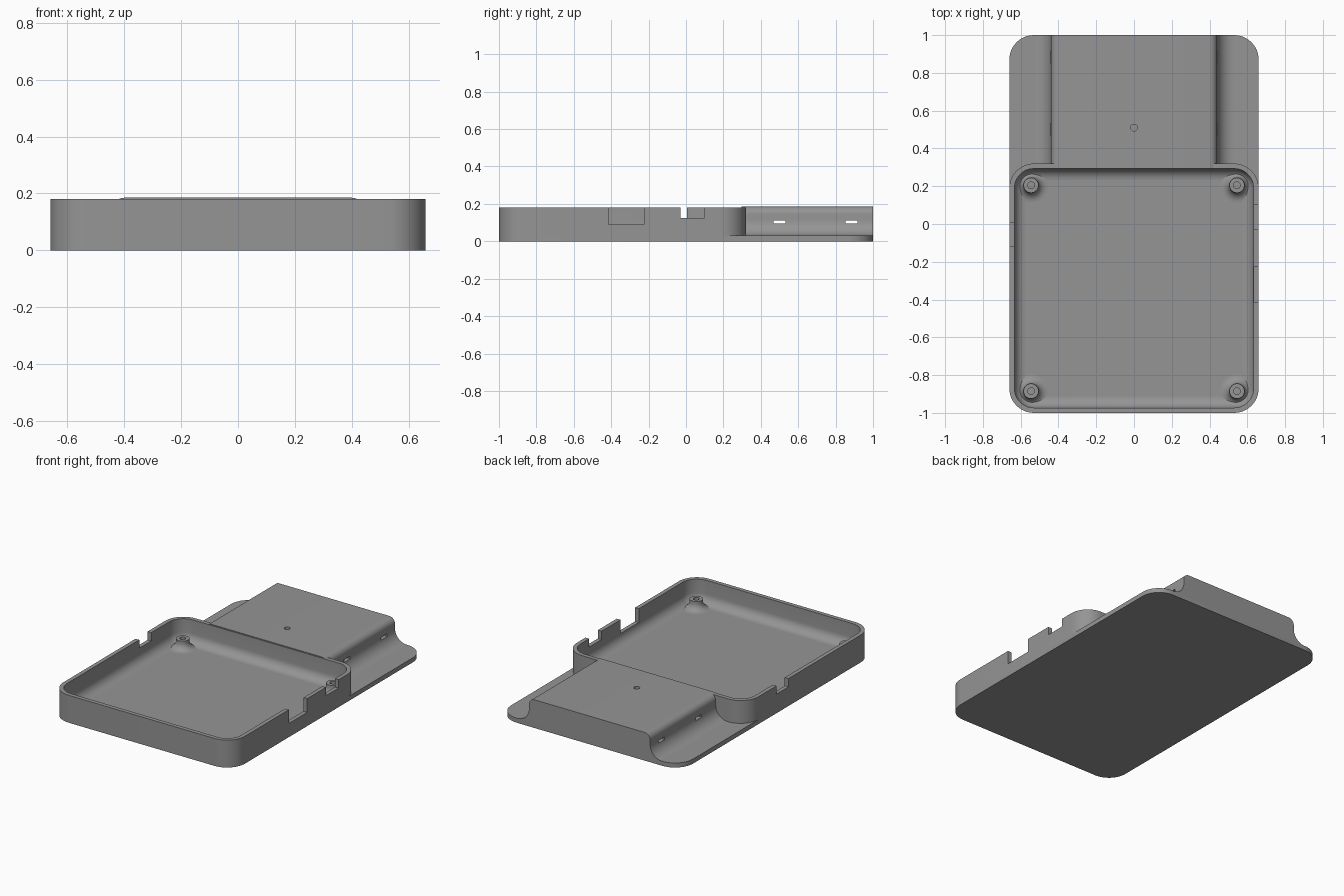
import bpy, bmesh, math

if "Cube" in bpy.data.objects:
    bpy.data.objects.remove(bpy.data.objects["Cube"])

grey = bpy.data.materials.new("plastic grey")
grey.diffuse_color = (0.3, 0.3, 0.3, 1)
grey.use_nodes = True
grey.node_tree.nodes["Principled BSDF"].inputs["Base Color"].default_value = grey.diffuse_color
PLATE = 0.03


def finish(name, bm):
    bmesh.ops.recalc_face_normals(bm, faces=bm.faces)
    me = bpy.data.meshes.new(name)
    bm.to_mesh(me)
    bm.free()
    ob = bpy.data.objects.new(name, me)
    bpy.context.collection.objects.link(ob)
    me.materials.append(grey)
    return ob


def rounded_rect(x, y0, y1, r, n=12):
    pts = []
    for cx, cy, a0 in ((x - r, y1 - r, 0), (r - x, y1 - r, 90),
                       (r - x, y0 + r, 180), (x - r, y0 + r, 270)):
        for i in range(n + 1):
            a = math.radians(a0 + 90 * i / n)
            pts.append((cx + r * math.cos(a), cy + r * math.sin(a)))
    return pts


def loft(name, rings, cap=True, closed=False):
    """Skin equal-sized rings of 3D points."""
    bm = bmesh.new()
    loops = [[bm.verts.new(p) for p in ring] for ring in rings]
    n = len(loops[0])
    pairs = list(zip(loops, loops[1:])) + ([(loops[-1], loops[0])] if closed else [])
    for a, b in pairs:
        for i in range(n):
            bm.faces.new((a[i], a[(i + 1) % n], b[(i + 1) % n], b[i]))
    if cap and not closed:
        bm.faces.new(loops[0])
        bm.faces.new(loops[-1])
    return finish(name, bm)


def lathe(name, profile, cx, cy, n=32):
    return loft(name, [[(cx + r * math.cos(i * math.tau / n), cy + r * math.sin(i * math.tau / n), z)
                        for i in range(n)] for r, z in profile])


def cut_box(target, x0, x1, y0, y1, z0, z1):
    ring = [(x0, y0), (x1, y0), (x1, y1), (x0, y1)]
    cut(target, loft("cutter", [[(x, y, z) for x, y in ring] for z in (z0, z1)]))


def cut(target, cutter):
    mod = target.modifiers.new("cut", 'BOOLEAN')
    mod.operation, mod.solver, mod.object = 'DIFFERENCE', 'EXACT', cutter
    bpy.context.view_layer.objects.active = target
    bpy.ops.object.modifier_apply(modifier=mod.name)
    bpy.data.objects.remove(cutter)


def smooth(ob):
    bpy.ops.object.select_all(action='DESELECT')
    ob.select_set(True)
    bpy.context.view_layer.objects.active = ob
    bpy.ops.object.shade_smooth_by_angle(angle=math.radians(30))


# Base plate under everything
outline = rounded_rect(0.66, -1, 1, 0.13)
plate = loft("base_plate", [[(x, y, z) for x, y in outline] for z in (0, PLATE)])

# Tray wall with a fillet running down to the floor
def wall_ring(inset, z):
    return [(x, y, z) for x, y in
            rounded_rect(0.66 - inset, -1 + inset, 0.32 - inset, 0.13 - inset)]

F = 0.06
rings = [wall_ring(0, PLATE), wall_ring(0, 0.18), wall_ring(0.027, 0.18)]
for i in range(9):
    a = math.radians(90 * i / 8)
    rings.append(wall_ring(0.027 + F * (1 - math.cos(a)), PLATE + F * (1 - math.sin(a))))
tray = loft("tray_wall", rings, closed=True)

# Port notches in the side walls
cut_box(tray, 0.6, 0.7, -0.415, -0.225, 0.09, 0.3)
cut_box(tray, 0.6, 0.7, -0.03, 0.10, 0.125, 0.3)
cut_box(tray, -0.7, -0.6, -0.12, 0.005, 0.125, 0.3)

# Raised rear block: rounded shoulders, flared foot
TOP, W, R, FOOT = 0.185, 0.44, 0.04, 0.085
half = []
for i in range(9):
    a = math.radians(90 * i / 8)
    half.append((W - R + R * math.sin(a), TOP - R + R * math.cos(a)))
for i in range(11):
    a = math.radians(90 * i / 10)
    half.append((W + FOOT * (1 - math.cos(a)), PLATE + FOOT * (1 - math.sin(a))))
profile = half + [(-x, z) for x, z in reversed(half)]
block = loft("rear_block", [[(x, y, z) for x, z in profile] for y in (0.297, 1.0)])

# Strap slots through the block and the small blind hole on top
for y in (0.50, 0.885):
    cut_box(block, -0.7, 0.7, y - 0.032, y + 0.032, 0.094, 0.111)
cut(block, lathe("cutter", [(0.018, 0.12), (0.018, 0.3)], 0, 0.51))

# Flared screw posts in the tray corners
flare = []
for i in range(9):
    a = math.radians(90 * i / 8)
    flare.append((0.04 + 0.05 * (1 - math.sin(a)), PLATE + 0.045 * (1 - math.cos(a))))
post_profile = flare + [(0.04, 0.09), (0.018, 0.09), (0.018, 0.045)]
posts = [lathe("screw_post", post_profile, x, y)
         for x in (-0.545, 0.545) for y in (-0.885, 0.205)]

for ob in [plate, tray, block] + posts:
    smooth(ob)
